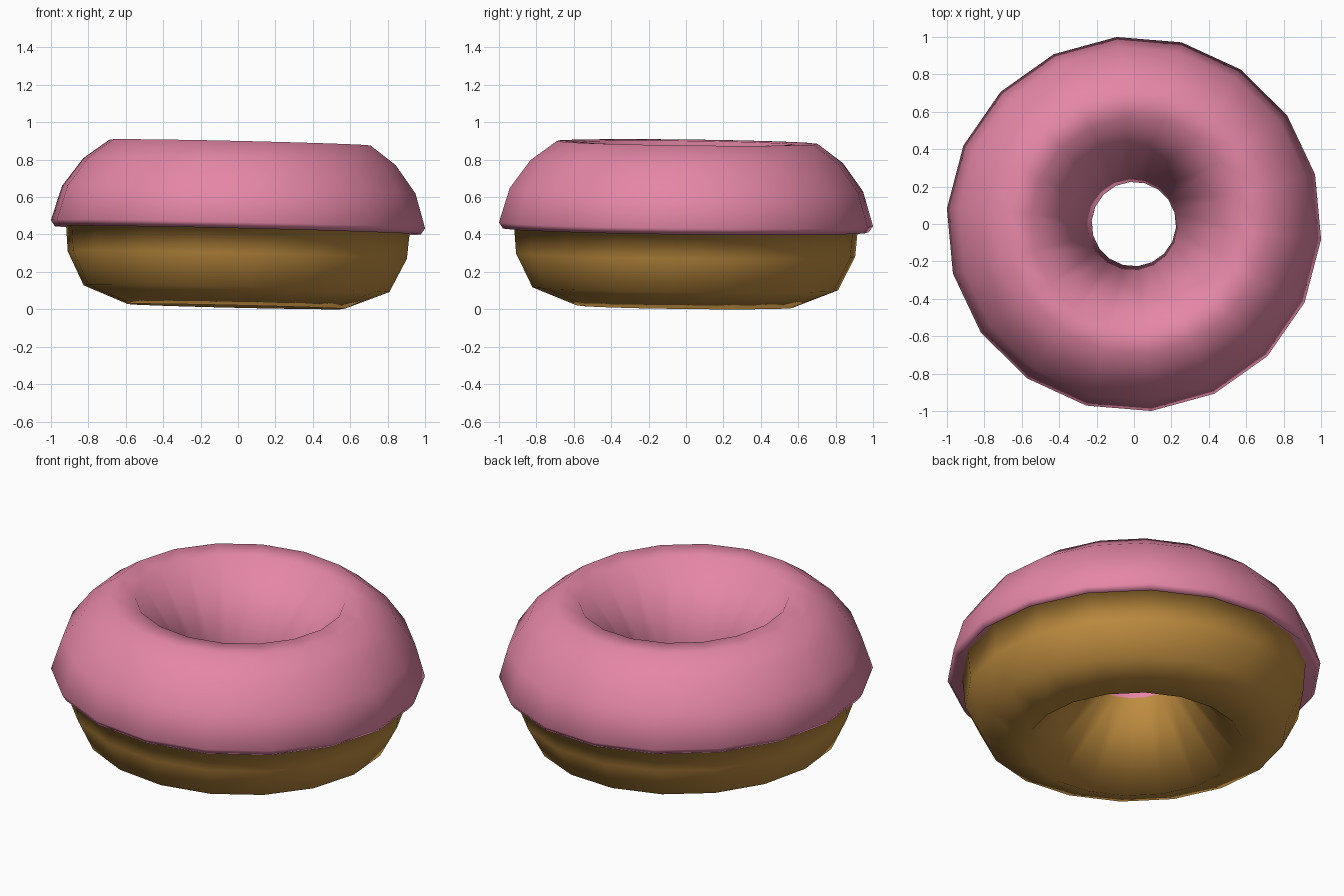
import bpy, bmesh, math
from mathutils import Matrix

if "Cube" in bpy.data.objects:
    bpy.data.objects.remove(bpy.data.objects["Cube"])

SIDES = 18
START = math.radians(-4.7)


def material(name, rgb):
    m = bpy.data.materials.new(name)
    m.diffuse_color = (*rgb, 1)
    m.use_nodes = True
    m.node_tree.nodes["Principled BSDF"].inputs["Base Color"].default_value = m.diffuse_color
    return m


# cross-section of the ring (radius, height), running from the bottom
# outwards, over the icing and back down through the hole
PROFILE = [
    (0.58, 0.015), (0.82, 0.11), (0.91, 0.29), (0.925, 0.465),   # dough, outside
    (0.982, 0.422), (1.004, 0.455), (0.948, 0.64), (0.838, 0.79),  # icing, outside
    (0.70, 0.892), (0.565, 0.888),                               # icing, top
    (0.226, 0.42),                                              # icing edge in hole
]
ICING = range(3, 10)   # profile steps covered by icing

# lathe the profile
bm = bmesh.new()
rings = []
for i in range(SIDES):
    a = START + math.tau * i / SIDES
    rings.append([bm.verts.new((r * math.cos(a), r * math.sin(a), z)) for r, z in PROFILE])
n = len(PROFILE)
for i in range(SIDES):
    p, q = rings[i], rings[(i + 1) % SIDES]
    for j in range(n):
        k = (j + 1) % n
        f = bm.faces.new((p[j], q[j], q[k], p[k]))
        f.material_index = 1 if j in ICING else 0
        f.smooth = True
bmesh.ops.recalc_face_normals(bm, faces=bm.faces)

# slight tilt to the right and back, then rest it on the ground
tilt = Matrix.Rotation(0.023, 4, 'Y') @ Matrix.Rotation(-0.012, 4, 'X')
bm.transform(tilt)
cx = [(min(v.co[i] for v in bm.verts) + max(v.co[i] for v in bm.verts)) / 2 for i in range(2)]
low = min(v.co.z for v in bm.verts)
bm.transform(Matrix.Translation((-cx[0], -cx[1], -low)))

mesh = bpy.data.meshes.new("iced_doughnut")
bm.to_mesh(mesh)
bm.free()
mesh.materials.append(material("golden dough", (0.52, 0.265, 0.05)))
mesh.materials.append(material("pink icing", (0.78, 0.24, 0.385)))
doughnut = bpy.data.objects.new("iced_doughnut", mesh)
bpy.context.collection.objects.link(doughnut)
